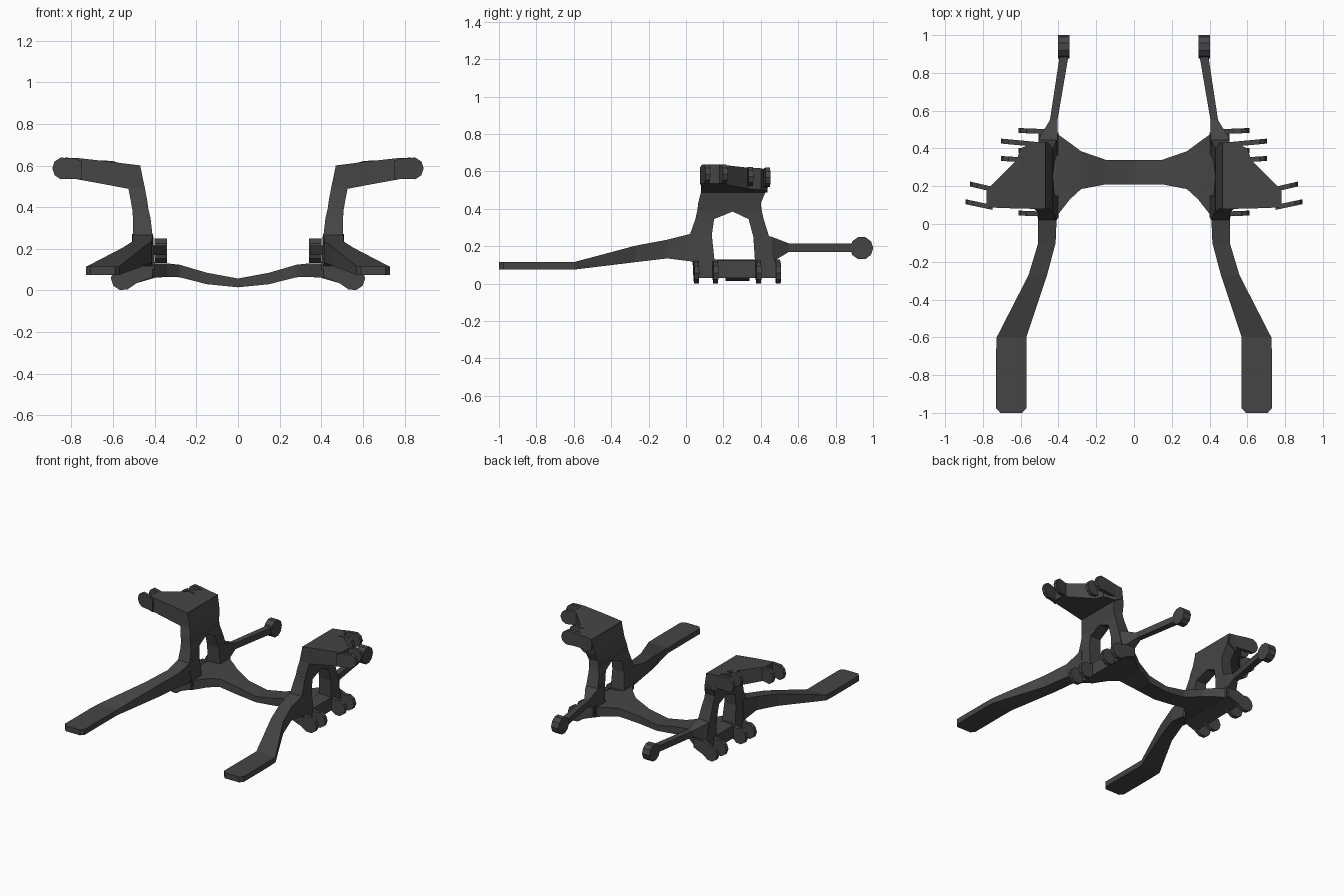
import bpy, bmesh, math

if "Cube" in bpy.data.objects:
    bpy.data.objects.remove(bpy.data.objects["Cube"])


def finish(name, bm, mirror=True):
    bmesh.ops.recalc_face_normals(bm, faces=bm.faces)
    me = bpy.data.meshes.new(name)
    bm.to_mesh(me)
    bm.free()
    ob = bpy.data.objects.new(name, me)
    bpy.context.collection.objects.link(ob)
    mat = bpy.data.materials.get("dark_metal") or bpy.data.materials.new("dark_metal")
    mat.diffuse_color = (0.06, 0.06, 0.06, 1)
    mat.use_nodes = True
    mat.node_tree.nodes["Principled BSDF"].inputs["Base Color"].default_value = mat.diffuse_color
    me.materials.append(mat)
    if mirror:
        ob.modifiers.new("mirror", 'MIRROR')
    return ob


def skin(bm, rings):
    """Bridge equal rings of points and cap both ends."""
    vs = [[bm.verts.new(p) for p in r] for r in rings]
    n = len(vs[0])
    for a, b in zip(vs, vs[1:]):
        for i in range(n):
            bm.faces.new((a[i], a[(i + 1) % n], b[(i + 1) % n], b[i]))
    bm.faces.new(vs[0])
    bm.faces.new(vs[-1])


def loft(name, axis, sections, mirror=True):
    """Rectangular sections (t, a0, a1, b0, b1); a and b are the other axes in xyz order."""
    rings = []
    for t, a0, a1, b0, b1 in sections:
        ring = []
        for a, b in ((a0, b0), (a1, b0), (a1, b1), (a0, b1)):
            p = [a, b]
            p.insert('xyz'.index(axis), t)
            ring.append(p)
        rings.append(ring)
    bm = bmesh.new()
    skin(bm, rings)
    return finish(name, bm, mirror)


def lug(name, base, centre, r, y0, y1, thick=0.026):
    """Rounded ear in the xz plane, its y drifting from y0 at the base to y1 at the tip."""
    cx, cz = centre
    start, stop = math.radians(-112), math.radians(112)
    pts = [(cx + r * math.cos(start + (stop - start) * i / 6),
            cz + r * math.sin(start + (stop - start) * i / 6)) for i in range(7)]
    pts += base
    x0 = min(p[0] for p in base)

    def y_at(x):
        return y0 + (y1 - y0) * (x - x0) / (cx + r - x0)
    bm = bmesh.new()
    skin(bm, [[(x, y_at(x) + s * thick / 2, z) for x, z in pts] for s in (-1, 1)])
    finish(name, bm)


# sagging crossbeam
half = [(0.15, .21, .34, .03, .085), (0.28, .185, .385, .063, .123),
        (0.34, .13, .43, .065, .13), (0.41, .04, .48, .06, .13)]
loft("crossbeam", 'x', [(-s[0],) + s[1:] for s in reversed(half)]
     + [(0, .21, .34, .015, .057)] + half, mirror=False)

# lower mounting block
loft("lower_block", 'x', [(.40, .05, .485, .06, .13), (.505, .05, .485, .03, .125)])

# lower ears
for i, y in enumerate((.05, .152, .382, .487)):
    lug(f"lower_ear_{i}", [(.49, .13), (.41, .13), (.41, .065), (.49, .033)],
        (.553, .058), .058, y, y + .008)

# upright window frame: two posts and a head
loft("front_post", 'z', [(.10, .40, .51, .035, .155), (.26, .41, .505, .02, .138),
                         (.345, .42, .505, .05, .15), (.39, .43, .507, .06, .26)])
loft("rear_post", 'z', [(.10, .40, .505, .37, .48), (.25, .41, .505, .36, .445),
                        (.345, .42, .505, .335, .415), (.39, .43, .507, .24, .405)])
loft("upright_head", 'z', [(.385, .43, .507, .06, .405), (.43, .436, .515, .065, .40),
                           (.49, .447, .527, .08, .425), (.60, .47, .54, .08, .435)])

# upper plate reaching outward
loft("upper_plate", 'x', [(.468, .08, .435, .52, .60), (.525, .08, .435, .488, .607),
                          (.60, .082, .40, .502, .617), (.62, .082, .34, .506, .619),
                          (.78, .088, .18, .535, .637)])

# upper ears
for i, (cx, cz, bx, y0, y1) in enumerate([(.838, .586, .75, .088, .118),
                                          (.815, .586, .74, .182, .212),
                                          (.65, .573, .56, .338, .347),
                                          (.65, .568, .50, .42, .439)]):
    lug(f"upper_ear_{i}", [(cx - .05, cz + .048), (bx, cz + .035), (bx, cz - .055),
                           (cx - .05, cz - .05)], (cx, cz), .054, y0, y1)

# long front arm with chamfered paddle end
loft("front_arm", 'y', [(.06, .41, .51, .115, .27), (.02, .41, .507, .12, .265),
                        (-.10, .415, .507, .135, .235), (-.27, .46, .558, .115, .203),
                        (-.60, .57, .727, .075, .115), (-.68, .57, .73, .075, .115),
                        (-.975, .57, .73, .075, .115), (-1, .592, .708, .075, .115)])

# rear rod and its round end
loft("rear_rod", 'y', [(.38, .41, .50, .11, .27), (.46, .405, .50, .115, .25),
                       (.55, .405, .445, .17, .215), (.90, .345, .392, .17, .215)])
bm = bmesh.new()
skin(bm, [[(x, .939 + .062 * math.cos(i * math.pi / 5), .19 + .062 * math.sin(i * math.pi / 5))
           for i in range(10)] for x in (.342, .402)])
finish("rear_rod_end", bm)
